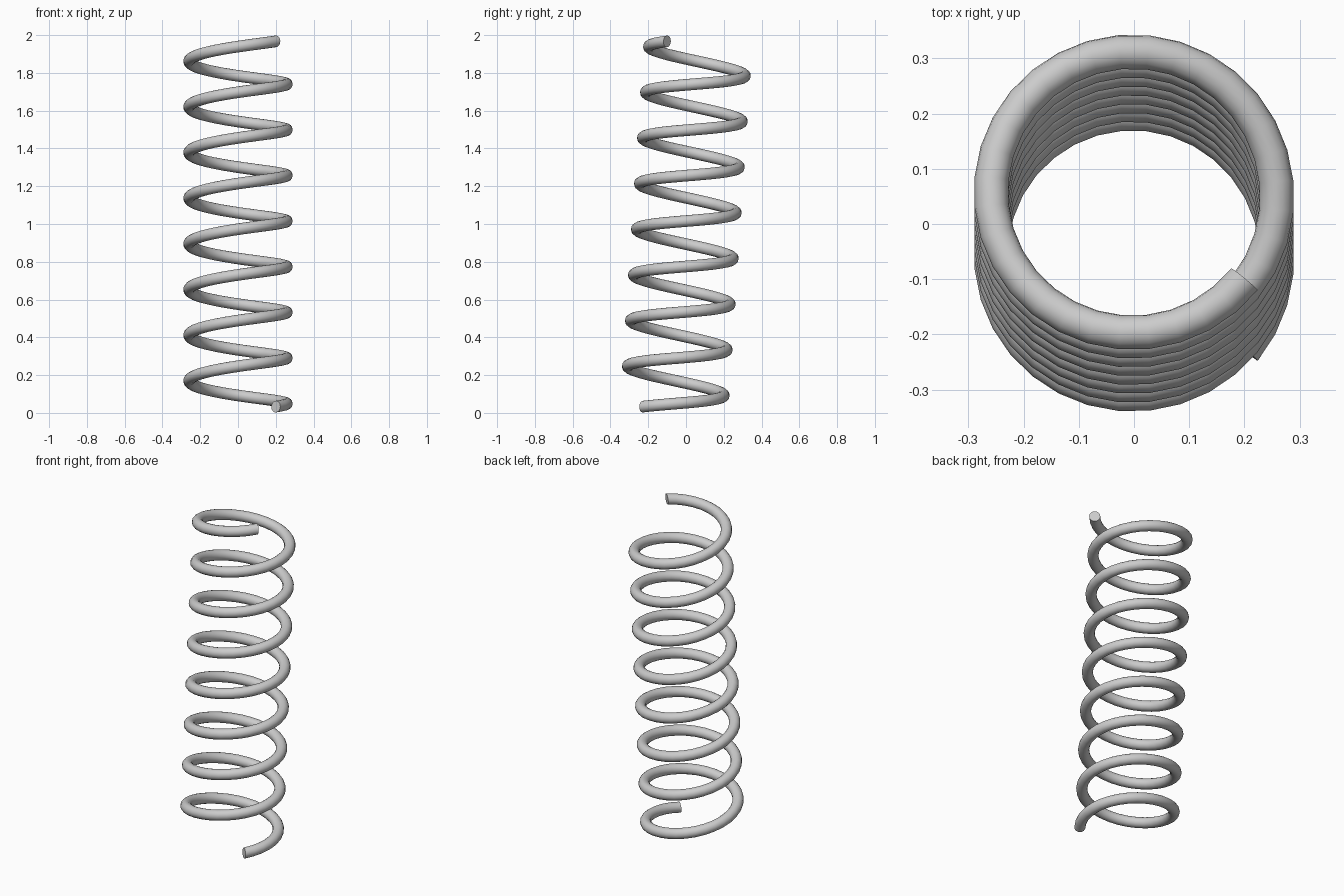
import bpy, bmesh
from math import radians, cos, sin, pi
from mathutils import Vector, Matrix

if "Cube" in bpy.data.objects:
    bpy.data.objects.remove(bpy.data.objects["Cube"])

TURNS, STEPS, SIDES = 8, 32, 16      # coils, segments per coil, wire sides
COIL_R, WIRE_R, RISE = 0.259, 0.031, 1.938
START = -3.5 * 2 * pi / STEPS        # angle of both wire ends
LEAN = -0.066                        # spring leans slightly backwards

bm = bmesh.new()

# Round wire section, standing upright at the start of the helix
verts = []
for i in range(SIDES):
    a = 2 * pi * i / SIDES
    r = COIL_R + WIRE_R * cos(a)
    verts.append(bm.verts.new((r * cos(START), r * sin(START),
                               WIRE_R * sin(a) - RISE / 2)))
edges = [bm.edges.new((verts[i], verts[(i + 1) % SIDES])) for i in range(SIDES)]

# Sweep the section up the helix
n = TURNS * STEPS
bmesh.ops.spin(bm, geom=verts + edges, cent=(0, 0, 0), axis=(0, 0, 1),
               dvec=(0, 0, RISE / n), angle=2 * pi * TURNS, steps=n,
               use_merge=False, use_duplicate=False)

# Cap the cut ends, then lean the whole spring
bmesh.ops.holes_fill(bm, edges=[e for e in bm.edges if e.is_boundary], sides=0)
bmesh.ops.recalc_face_normals(bm, faces=bm.faces)
bm.transform(Matrix.Translation((0, 0, 0.9892)) @ Matrix.Rotation(LEAN, 4, 'X'))

mesh = bpy.data.meshes.new("coil_spring")
bm.to_mesh(mesh)
bm.free()
spring = bpy.data.objects.new("coil_spring", mesh)
bpy.context.collection.objects.link(spring)
bpy.context.view_layer.objects.active = spring
spring.select_set(True)
bpy.ops.object.shade_smooth_by_angle(angle=radians(40))
